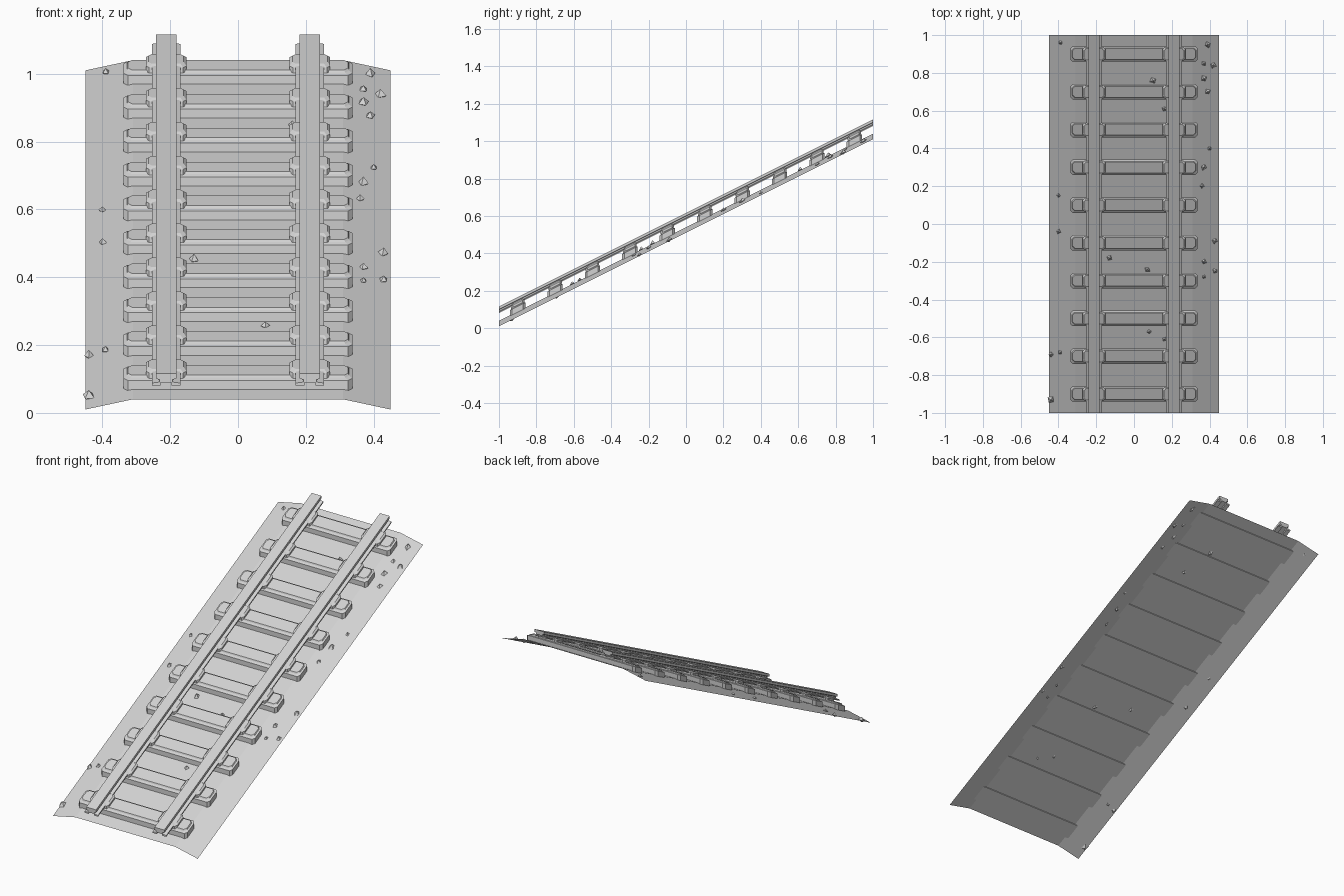
import bpy, bmesh, math, random
from mathutils import Vector

random.seed(4)
if "Cube" in bpy.data.objects:
    bpy.data.objects.remove(bpy.data.objects["Cube"], do_unlink=True)

SLOPE = 0.5
RAIL_X = 0.212
DECK = 0.04

grey = bpy.data.materials.new("plain_grey")
grey.use_nodes = True
GREY = (0.65, 0.65, 0.65, 1)
grey.diffuse_color = GREY
grey.node_tree.nodes["Principled BSDF"].inputs["Base Color"].default_value = GREY


def finish(name, bm, closed=True):
    """Shear the part up the incline and make it an object."""
    if closed:
        bmesh.ops.recalc_face_normals(bm, faces=bm.faces[:])
    for v in bm.verts:
        v.co.z += SLOPE * (v.co.y + 1)
    mesh = bpy.data.meshes.new(name)
    bm.to_mesh(mesh)
    bm.free()
    mesh.materials.append(grey)
    obj = bpy.data.objects.new(name, mesh)
    bpy.context.collection.objects.link(obj)
    return obj


def bridge(bm, a, b):
    n = len(a)
    for i in range(n):
        j = (i + 1) % n
        bm.faces.new((a[i], a[j], b[j], b[i]))


def block(bm, cx, cy, hx, hy, cut, layers):
    """Stack of cut-corner rectangles; each layer is (inset, height)."""
    rings = []
    for inset, z in layers:
        x, y = hx - inset, hy - inset
        outline = [(x, cut - y), (x, y - cut), (x - cut, y), (cut - x, y),
                   (-x, y - cut), (-x, cut - y), (cut - x, -y), (x - cut, -y)]
        rings.append([bm.verts.new((cx + px, cy + py, z)) for px, py in outline])
    for a, b in zip(rings, rings[1:]):
        bridge(bm, a, b)
    bm.faces.new(rings[0])
    bm.faces.new(rings[-1])


def bed_height(x):
    return DECK - max(0, abs(x) - 0.31) * 0.03 / 0.14


# Ballast bed: thin sheet with drooping shoulders
bm = bmesh.new()
rows = [[bm.verts.new((x, y, bed_height(x))) for x in (-0.45, -0.31, 0.31, 0.45)]
        for y in (-1, 1)]
for i in range(3):
    bm.faces.new((rows[0][i], rows[0][i + 1], rows[1][i + 1], rows[1][i]))
finish("ballast_bed", bm, closed=False)

# Sleepers and the rail chairs on them
for k in range(10):
    y = -0.9 + 0.2 * k
    bm = bmesh.new()
    block(bm, 0, y, 0.337, 0.041, 0.012,
          [(0, DECK - 0.004), (0, 0.066), (0.009, 0.070), (0.012, 0.076)])
    finish(f"sleeper_{k + 1}", bm)
    bm = bmesh.new()
    for side in (-1, 1):
        block(bm, side * RAIL_X, y, 0.06, 0.036, 0.01,
              [(0, 0.07), (0, 0.086), (0.008, 0.094)])
    finish(f"rail_chairs_{k + 1}", bm)

# Rails: head, web and a foot grooved underneath
half = [(0.016, 0.09), (0.016, 0.081), (0.042, 0.081), (0.042, 0.088),
        (0.019, 0.091), (0.019, 0.098), (0.030, 0.101), (0.030, 0.116)]
profile = half + [(-x, z) for x, z in reversed(half)]
for side, name in ((1, "left_rail"), (-1, "right_rail")):
    bm = bmesh.new()
    ends = [[bm.verts.new((side * RAIL_X + x, y, z)) for x, z in profile]
            for y in (-1, 1)]
    bridge(bm, *ends)
    for end in ends:
        bm.faces.new(end)
    finish(name, bm)

# Loose stones scattered on the bed
spots = [(-.39, .96), (.39, .95), (.37, .85), (.42, .84), (.37, .77), (.39, .7),
         (.1, .76), (.16, .61), (.4, .4), (.37, .3), (.36, .2), (-.4, .15),
         (-.4, -.04), (.43, -.09), (.37, -.2), (.43, -.25), (.37, -.28),
         (-.13, -.18), (.07, -.24), (.08, -.57), (.16, -.61), (-.44, -.69),
         (-.39, -.68), (-.44, -.93)]
bm = bmesh.new()
for x, y in spots:
    size = random.uniform(0.012, 0.02)
    centre = Vector((x, y, bed_height(x) + 0.002))
    turn = random.uniform(0, math.tau)
    ring = []
    for i in range(4):
        a = turn + i * math.tau / 4
        r = size * random.uniform(0.7, 1.1)
        ring.append(bm.verts.new(centre + Vector((r * math.cos(a), r * math.sin(a), 0))))
    for tip_z in (size * 0.9, -size * 0.6):
        tip = bm.verts.new(centre + Vector((0, 0, tip_z)))
        for i in range(4):
            bm.faces.new((ring[i], ring[(i + 1) % 4], tip))
finish("loose_stones", bm)
